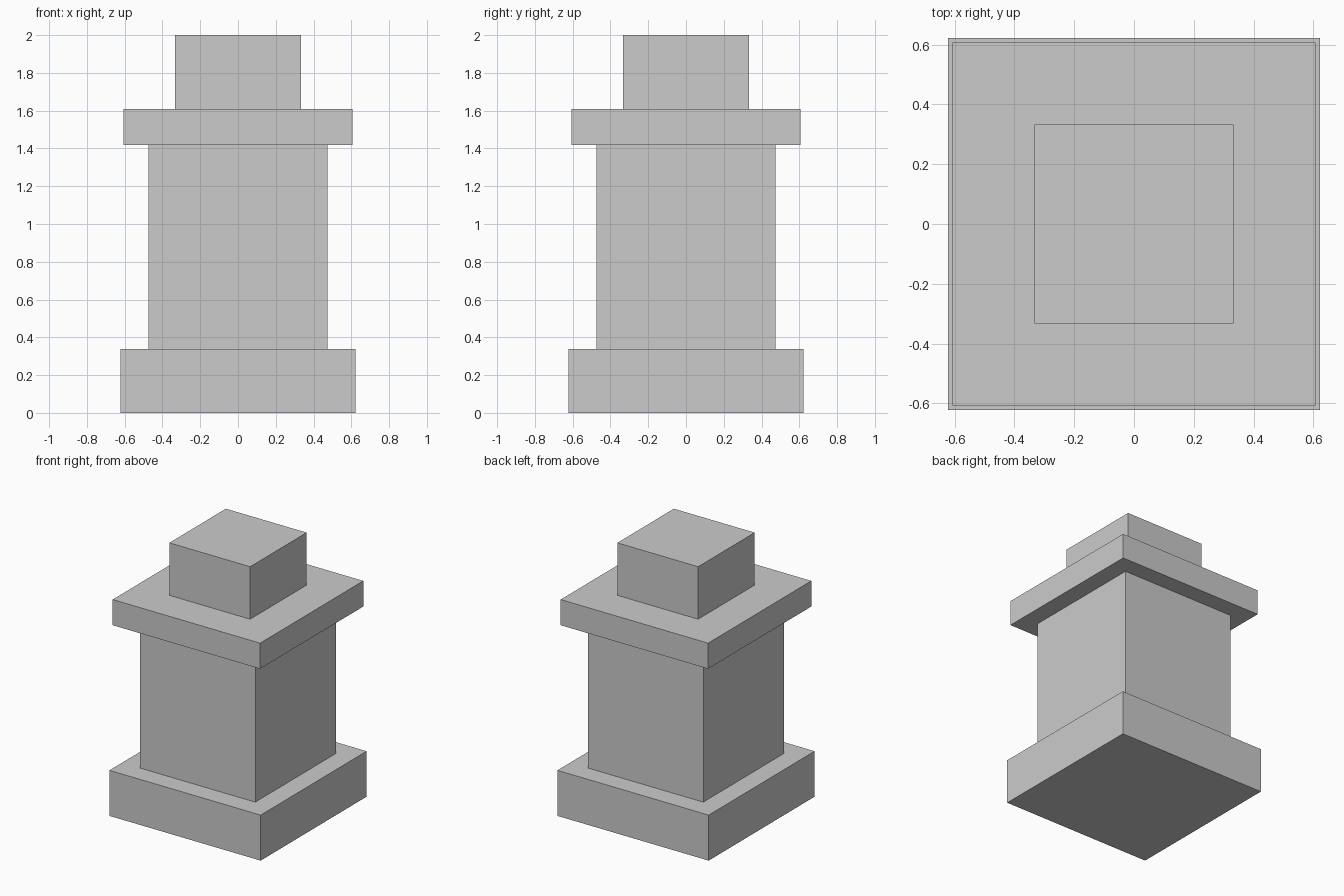
import bpy

if "Cube" in bpy.data.objects:
    bpy.data.objects.remove(bpy.data.objects["Cube"])


def block(name, width, z0, z1):
    """Square block centred on the z axis, from z0 up to z1."""
    bpy.ops.mesh.primitive_cube_add(size=1, location=(0, 0, (z0 + z1) / 2))
    obj = bpy.context.object
    obj.name = name
    obj.scale = (width, width, z1 - z0)
    bpy.ops.object.transform_apply(location=False, rotation=False, scale=True)
    return obj


# Stacked pedestal, bottom to top
block("base_plinth", 1.246, 0.0, 0.339)
block("shaft", 0.949, 0.339, 1.418)
block("cap_slab", 1.214, 1.418, 1.609)
block("top_block", 0.665, 1.609, 2.0)
